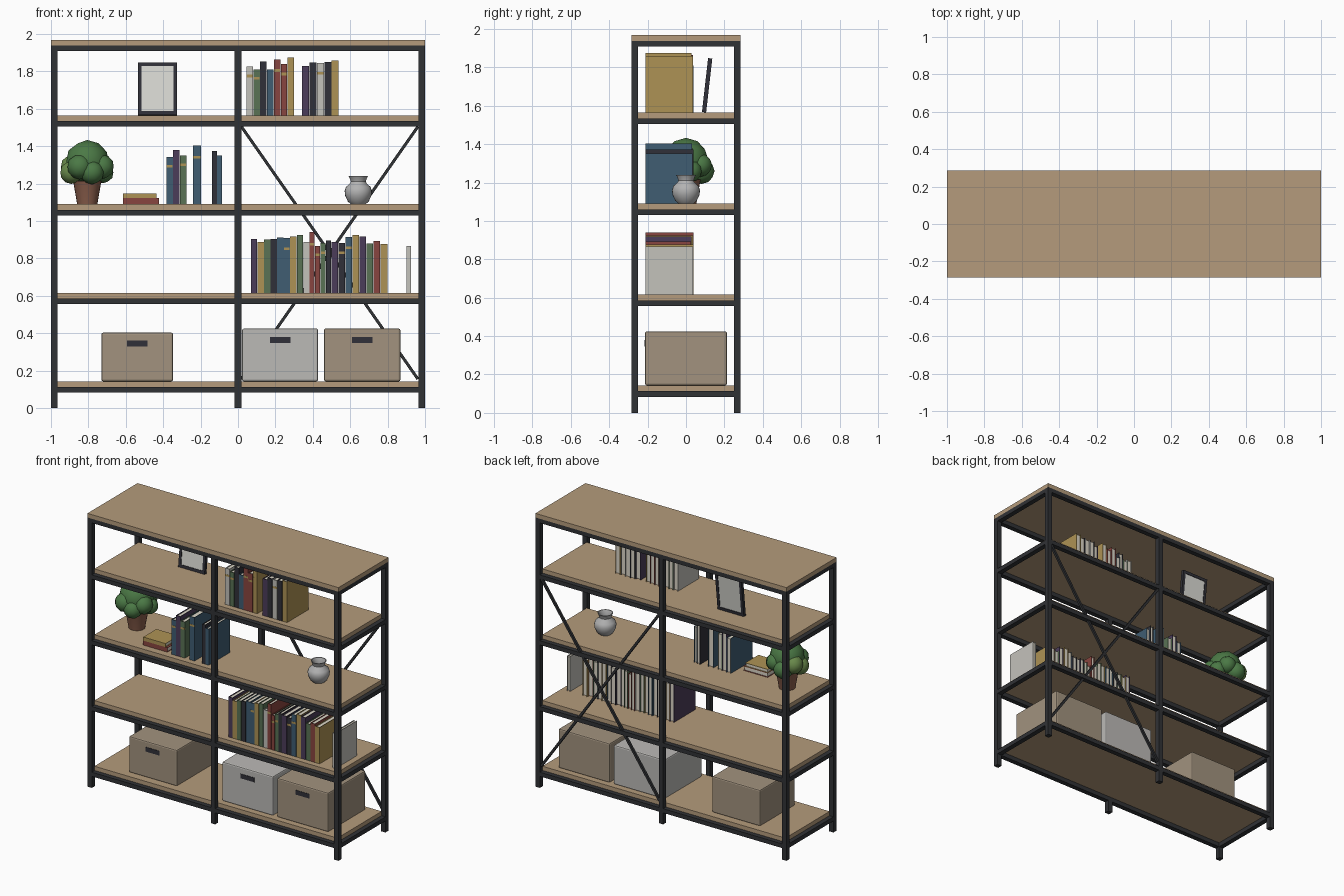
import bpy, bmesh, math, random
from mathutils import Matrix, Vector

if "Cube" in bpy.data.objects:
    bpy.data.objects.remove(bpy.data.objects["Cube"])
random.seed(4)

COL = dict(wood=(.46, .33, .20), steel=(.03, .032, .036), black=(.03, .03, .04), purple=(.07, .045, .10),
           blue=(.05, .11, .17), green=(.10, .17, .09), red=(.25, .06, .05), yellow=(.42, .29, .09),
           grey=(.55, .54, .50), page=(.72, .68, .58), tan=(.36, .29, .21), pale=(.50, .49, .47),
           leaf=(.07, .19, .06), leaf2=(.14, .25, .07), clay=(.25, .11, .07), soil=(.05, .03, .02),
           ceramic=(.45, .45, .45), picture=(.70, .70, .66))
MATS = {}
for name, c in COL.items():
    MATS[name] = bpy.data.materials.new(name)
    MATS[name].diffuse_color = (*c, 1)


def finish(name, bm, mats, smooth=False):
    me = bpy.data.meshes.new(name)
    bmesh.ops.recalc_face_normals(bm, faces=bm.faces)
    if smooth:
        for f in bm.faces:
            f.smooth = True
    bm.to_mesh(me)
    bm.free()
    for m in mats:
        me.materials.append(MATS[m])
    ob = bpy.data.objects.new(name, me)
    bpy.context.collection.objects.link(ob)
    return ob


def add_box(bm, x0, x1, y0, y1, z0, z1, mi=0):
    m = Matrix.Translation(((x0+x1)/2, (y0+y1)/2, (z0+z1)/2)) @ Matrix.Diagonal((x1-x0, y1-y0, z1-z0, 1))
    verts = bmesh.ops.create_cube(bm, size=1, matrix=m)['verts']
    for f in {f for v in verts for f in v.link_faces}:
        f.material_index = mi


def box(name, ext, mat, bevel=0):
    bm = bmesh.new()
    add_box(bm, *ext)
    ob = finish(name, bm, [mat])
    if bevel:
        b = ob.modifiers.new("bevel", 'BEVEL')
        b.width, b.segments = bevel, 2
    return ob


def lathe(name, profile, loc, mat, n=24):
    bm = bmesh.new()
    rings = [[bm.verts.new((loc[0] + r*math.cos(2*math.pi*i/n), loc[1] + r*math.sin(2*math.pi*i/n), loc[2] + z))
              for i in range(n)] for r, z in profile]
    for a, b in zip(rings, rings[1:]):
        for i in range(n):
            bm.faces.new((a[i], a[(i+1) % n], b[(i+1) % n], b[i]))
    bm.faces.new(rings[0])
    bm.faces.new(rings[-1])
    ob = finish(name, bm, [mat])
    bpy.context.view_layer.objects.active = ob
    ob.select_set(True)
    bpy.ops.object.shade_smooth_by_angle(angle=math.radians(40))
    ob.select_set(False)
    return ob


# posts
for x in (-.9825, 0, .9825):
    for y in (-.2675, .2675):
        box("post", (x-.0175, x+.0175, y-.0175, y+.0175, 0, 1.938), 'steel')

# shelf boards and their steel rails
for t in (.143, .616, 1.09, 1.564, 1.968):
    if t > 1.9:
        box("top_board", (-1, 1, -.285, .285, t-.03, t), 'wood')
    else:
        box("shelf_board", (-.968, .968, -.252, .252, t-.03, t), 'wood')
    for s in (-1, 1):
        y, x = s*.2675, s*.9825
        box("long_rail", (-.965, .965, y-.0175, y+.0175, t-.06, t-.03), 'steel')
        box("side_rail", (x-.0175, x+.0175, -.25, .25, t-.06, t-.03), 'steel')

# crossed back braces in the right bay
for z0, z1 in ((1.505, .155), (.155, 1.505)):
    a, b = Vector((.018, .27, z0)), Vector((.962, .27, z1))
    ob = box("cross_brace", (-.008, .008, -.008, .008, -(b-a).length/2, (b-a).length/2), 'steel')
    ob.matrix_world = Matrix.Translation((a+b)/2) @ (b-a).to_track_quat('Z', 'Y').to_matrix().to_4x4()


# upright book: two covers, spine, inset pages and sometimes a spine band
def book(x0, x1, z0, z1, col, depth, band):
    y0, y1, c = -.21, -.21 + depth, .003
    bm = bmesh.new()
    add_box(bm, x0, x0+c, y0, y1, z0, z1)
    add_box(bm, x1-c, x1, y0, y1, z0, z1)
    add_box(bm, x0+c, x1-c, y0, y0+c, z0, z1)
    add_box(bm, x0+c, x1-c, y0+c, y1-.006, z0+.004, z1-.006, 1)
    if band:
        h = z0 + (z1-z0)*.78
        add_box(bm, x0+.001, x1-.001, y0-.001, y0+.001, h, h+.014, 2)
    finish("book", bm, [col, 'page', 'yellow'])


# run of evenly spaced books between x0 and x1
def book_run(x0, x1, z, colours, heights):
    cols = colours.split()
    w = (x1 - x0 + .002) / len(cols)
    for i, (col, h) in enumerate(zip(cols, heights)):
        book(x0 + i*w, x0 + (i+1)*w - .002, z, z + h, col, random.uniform(.235, .25), random.random() < .3)


book_run(.045, .30, 1.564, "grey green black blue red red yellow", (.262, .246, .289, .246, .3, .276, .31))
book_run(.343, .538, 1.564, "purple black grey black yellow", (.266, .283, .281, .286, .294))
book_run(-.383, -.276, 1.09, "blue purple green", (.251, .29, .26))
book_run(-.241, -.199, 1.09, "blue", (.313,))
book_run(-.139, -.086, 1.09, "black blue", (.283, .26))
book_run(.07, .382, .616, "purple yellow green black blue blue yellow green grey",
         (.289, .272, .284, .289, .296, .294, .302, .309, .272))
book_run(.383, .498, .616, "red red green black", (.324, .251, .267, .279))
book_run(.499, .798, .616, "purple black blue yellow purple green red yellow",
         (.272, .267, .299, .309, .302, .264, .277, .262))
book_run(.9, .924, .616, "grey", (.251,))

# two books lying flat
for x1, z, h, col in ((-.422, 1.09, .032, 'red'), (-.437, 1.122, .026, 'yellow')):
    bm = bmesh.new()
    x0, y0, y1 = -.615, -.2, -.05
    add_box(bm, x0, x1, y0, y1, z, z+.003)
    add_box(bm, x0, x1, y0, y1, z+h-.003, z+h)
    add_box(bm, x0, x1, y0, y0+.003, z+.003, z+h-.003)
    add_box(bm, x0+.004, x1-.004, y0+.003, y1-.005, z+.003, z+h-.003, 1)
    finish("lying_book", bm, [col, 'page'])

# storage boxes with hand slots
for x0, x1, y, h, col in ((-.73, -.347, .2, .26, 'tan'), (.022, .428, .213, .282, 'pale'),
                          (.46, .868, .213, .282, 'tan')):
    box("storage_box", (x0, x1, -y, y, .143, .143+h), col, .009)
    c, z = (x0+x1)/2, .143 + h*.78
    box("hand_slot", (c-.055, c+.055, -y-.003, -y+.005, z-.016, z+.016), 'black')

# leaning picture frame
bm = bmesh.new()
w, h, t, e = .105, .283, .011, .02
for s in (-1, 1):
    add_box(bm, min(s*w, s*(w-e)), max(s*w, s*(w-e)), -t, t, 0, h)
add_box(bm, -w+e, w-e, -t, t, 0, e)
add_box(bm, -w+e, w-e, -t, t, h-e, h)
add_box(bm, -w+e, w-e, -.007, .007, e, h-e, 1)
ob = finish("picture_frame", bm, ['black', 'picture'])
ob.location = (-.43, .094, 1.566)
ob.rotation_euler = (math.radians(-6.5), 0, 0)

# vase
lathe("vase", [(.04, 0), (.056, .015), (.07, .045), (.073, .07), (.066, .092), (.045, .11), (.04, .12), (.044, .135),
               (.052, .15), (.046, .15), (.035, .125), (.035, .1)], (.643, 0, 1.09), 'ceramic')

# plant pot, soil and foliage
P = (-.806, 0, 1.09)
lathe("plant_pot", [(.054, 0), (.073, .11), (.078, .125), (.07, .125), (.068, .105)], P, 'clay')
lathe("soil", [(.067, .1), (.067, .112)], P, 'soil')


def leaf_clump(x, y, z, r, col):
    bm = bmesh.new()
    bmesh.ops.create_icosphere(bm, subdivisions=2, radius=r,
                               matrix=Matrix.Translation((P[0]+x, P[1]+y, P[2]+z)))
    finish("leaf_clump", bm, [col], True)


leaf_clump(0, 0, .225, .118, 'leaf')
for i in range(8):
    a = 2*math.pi*i/8 + .3
    leaf_clump(.088*math.cos(a), .085*math.sin(a), .17 + .03*(i % 2), random.uniform(.058, .068),
               'leaf2' if i in (3, 4) else 'leaf')

for m in bpy.data.materials:
    if m.users and not m.is_grease_pencil:
        m.use_nodes = True
        m.node_tree.nodes["Principled BSDF"].inputs["Base Color"].default_value = m.diffuse_color
